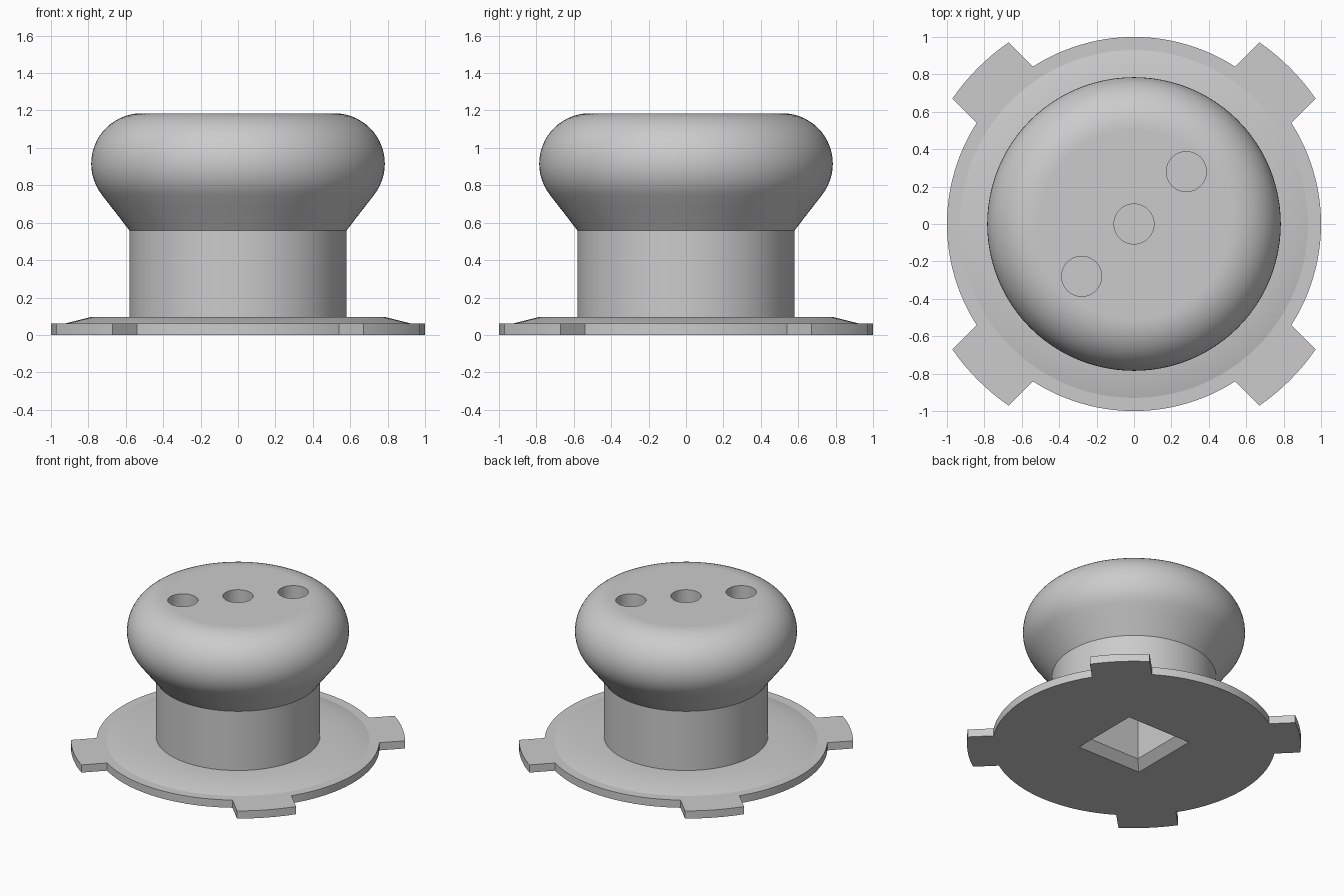
import bpy
import bmesh
from math import sin, cos, pi, radians, sqrt, atan2

cube = bpy.data.objects.get("Cube")
if cube:
    bpy.data.objects.remove(cube, do_unlink=True)

# One plain grey for everything
grey = bpy.data.materials.new("plain grey")
grey.use_nodes = True
grey.diffuse_color = (0.6, 0.6, 0.6, 1)
grey.node_tree.nodes["Principled BSDF"].inputs["Base Color"].default_value = (0.6, 0.6, 0.6, 1)


def make_object(name, bm):
    bmesh.ops.recalc_face_normals(bm, faces=bm.faces)
    mesh = bpy.data.meshes.new(name)
    bm.to_mesh(mesh)
    bm.free()
    mesh.materials.append(grey)
    obj = bpy.data.objects.new(name, mesh)
    bpy.context.collection.objects.link(obj)
    return obj


def turned(name, profile, sides, phase=0.0, centre=(0, 0)):
    """Closed solid swept around z from (radius, height) points."""
    bm = bmesh.new()
    rings = []
    for r, z in profile:
        angles = [phase + 2 * pi * i / sides for i in range(sides)]
        rings.append([bm.verts.new((centre[0] + r * cos(a), centre[1] + r * sin(a), z)) for a in angles])
    for low, high in zip(rings, rings[1:]):
        for i in range(sides):
            j = (i + 1) % sides
            bm.faces.new((low[i], low[j], high[j], high[i]))
    bm.faces.new(rings[0])
    bm.faces.new(rings[-1])
    return make_object(name, bm)


def activate(obj):
    bpy.ops.object.select_all(action='DESELECT')
    obj.select_set(True)
    bpy.context.view_layer.objects.active = obj


def cut(obj, cutter):
    activate(obj)
    mod = obj.modifiers.new("cut", 'BOOLEAN')
    mod.operation = 'DIFFERENCE'
    mod.solver = 'EXACT'
    mod.object = cutter
    bpy.ops.object.modifier_apply(modifier=mod.name)


# Base plate: round disc outline with four diagonal tabs
DISC, TAB, HALF, THICK = 1.0, 1.18, 0.212, 0.06


def arc(radius, start, end, steps):
    angles = [start + (end - start) * i / steps for i in range(steps + 1)]
    return [(radius * cos(a), radius * sin(a)) for a in angles]


root = atan2(HALF, sqrt(DISC ** 2 - HALF ** 2))
tip = atan2(HALF, sqrt(TAB ** 2 - HALF ** 2))
outline = []
for k in range(4):
    mid = pi / 4 + k * pi / 2
    outline += arc(TAB, mid - tip, mid + tip, 8)
    outline += arc(DISC, mid + root, mid + pi / 2 - root, 24)
bm = bmesh.new()
face = bm.faces.new([bm.verts.new((x, y, 0)) for x, y in outline])
top = bmesh.ops.extrude_face_region(bm, geom=[face])["geom"]
bmesh.ops.translate(bm, vec=(0, 0, THICK), verts=[v for v in top if isinstance(v, bmesh.types.BMVert)])
base_plate = make_object("base_plate", bm)

# Sloped collar, column and rounded knob in one turned piece
profile = [(0.93, THICK), (0.79, 0.095), (0.58, 0.095), (0.58, 0.557)]
profile += [(0.63, 0.623), (0.68, 0.687)]
for i in range(21):
    a = radians(-38 + 128 * i / 20)
    profile.append((0.515 + 0.27 * cos(a), 0.915 + 0.27 * sin(a)))
profile.append((0.508, 1.185))
knob = turned("knob_and_column", profile, 96)

# Square socket with a chamfered mouth underneath
socket = turned("socket_cutter", [(0.46, -0.05), (0.305, 0.06), (0.305, 0.55)], 4, pi / 4)
cut(base_plate, socket)
cut(knob, socket)
cutters = [socket]

# Three blind holes across the top
for d in (-0.28, 0, 0.28):
    hole = turned("hole_cutter", [(0.107, 0.85), (0.107, 1.3)], 40, 0, (d, d))
    cut(knob, hole)
    cutters.append(hole)

for c in cutters:
    bpy.data.objects.remove(c, do_unlink=True)

for obj in (base_plate, knob):
    activate(obj)
    bpy.ops.object.shade_smooth_by_angle(angle=radians(30))
